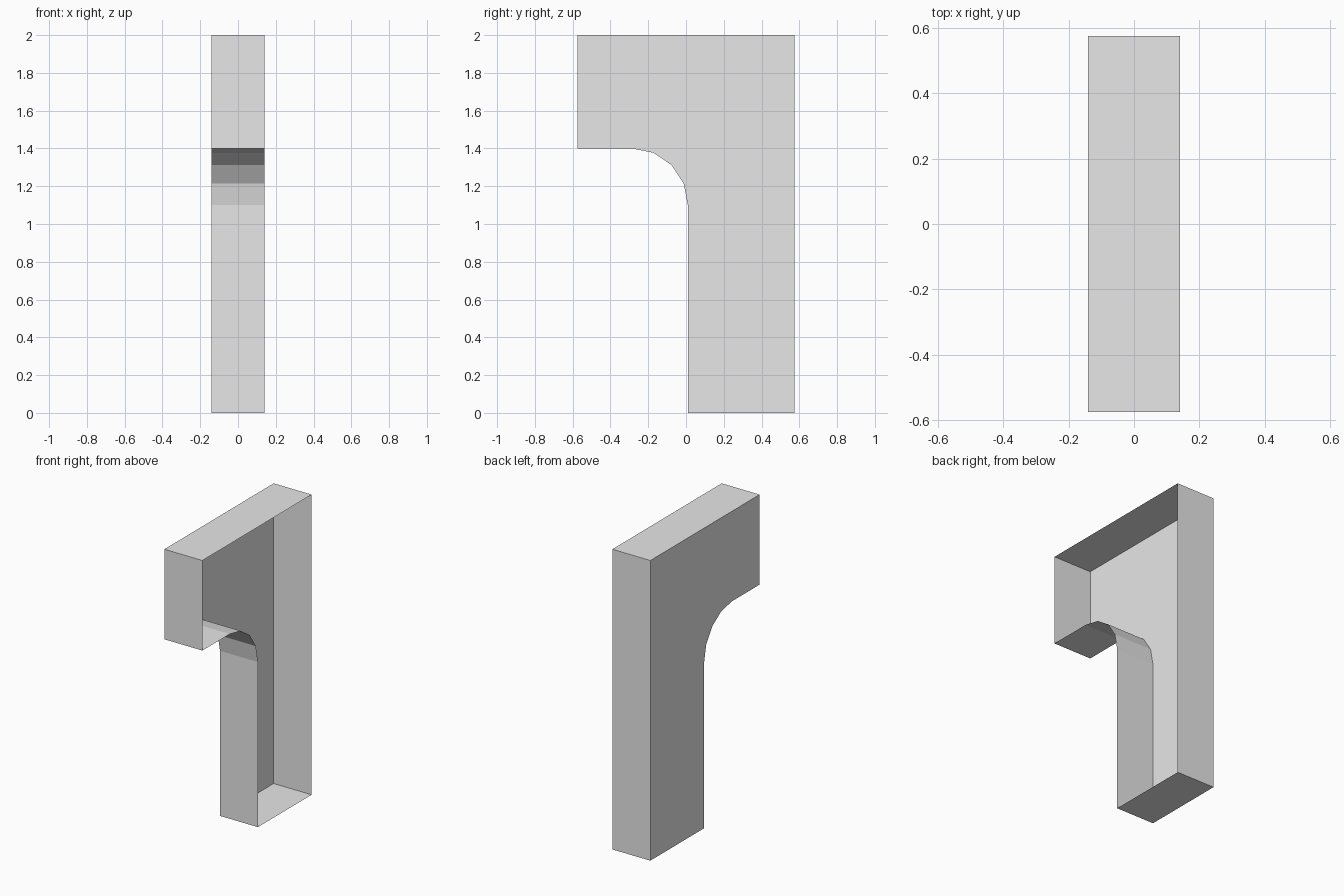
import bpy, bmesh, math

if "Cube" in bpy.data.objects:
    bpy.data.objects.remove(bpy.data.objects["Cube"])

HALF_W = 0.14                 # half thickness along x
BACK, FRONT, LEG = 0.575, -0.575, 0.01
TOP, UNDER = 2.0, 1.4         # top and underside of the overhang
RY, RZ, SEGS = 0.295, 0.30, 4 # rounded inner corner

grey = bpy.data.materials.new("light_grey")
grey.diffuse_color = (0.8, 0.8, 0.8, 1)
grey.use_nodes = True
grey.node_tree.nodes["Principled BSDF"].inputs["Base Color"].default_value = grey.diffuse_color

# side profile (y, z): leg, rounded inner corner, overhang
profile = [(FRONT, TOP), (BACK, TOP), (BACK, 0), (LEG, 0)]
for i in range(SEGS + 1):
    a = math.pi / 2 * i / SEGS
    profile.append((LEG - RY + RY * math.cos(a), UNDER - RZ + RZ * math.sin(a)))
profile.append((FRONT, UNDER))

bm = bmesh.new()
left = [bm.verts.new((-HALF_W, y, z)) for y, z in profile]
right = [bm.verts.new((HALF_W, y, z)) for y, z in profile]

# closed left side and rim; the right side stays open
bm.faces.new(left)
n = len(profile)
for i in range(n):
    j = (i + 1) % n
    bm.faces.new((left[j], left[i], right[i], right[j]))
bm.normal_update()
# left side must look towards -x
if next(f for f in bm.faces if len(f.verts) == n).normal.x > 0:
    bmesh.ops.reverse_faces(bm, faces=bm.faces[:])

mesh = bpy.data.meshes.new("bracket_shell")
bm.to_mesh(mesh)
bm.free()
mesh.materials.append(grey)
bpy.context.collection.objects.link(bpy.data.objects.new("bracket_shell", mesh))
